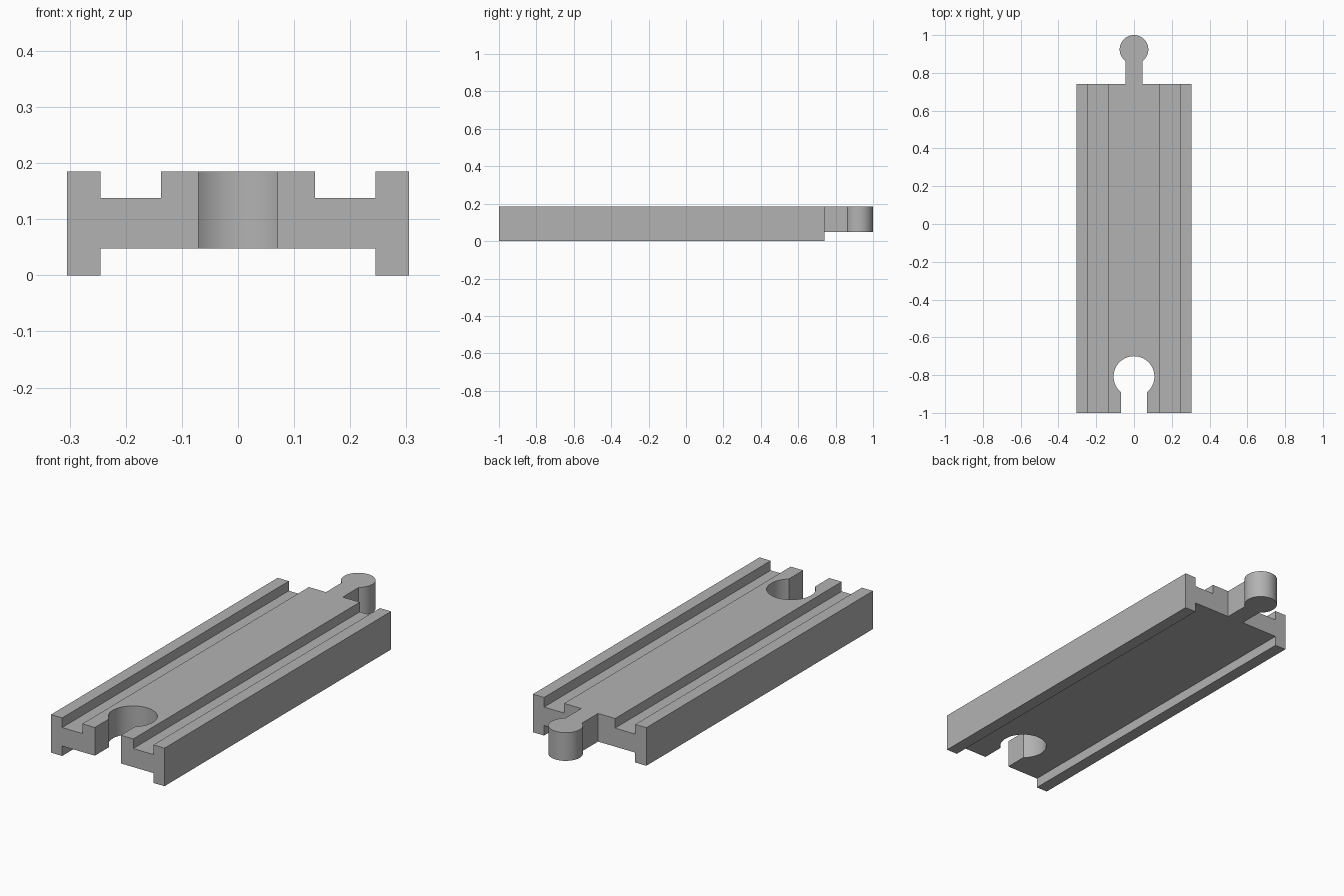
import bpy, bmesh, math
from mathutils import Vector

if "Cube" in bpy.data.objects:
    bpy.data.objects.remove(bpy.data.objects["Cube"], do_unlink=True)

HALF_W, TOP = 0.305, 0.185       # track half width and height
RAIL, CORE = 0.245, 0.137        # inner edge of side rails, edge of middle deck
GROOVE, UNDER = 0.138, 0.048     # groove floor and underside heights
BACK, FRONT = 0.74, -1.0

grey = bpy.data.materials.new("plain grey")
grey.use_nodes = True
colour = (0.45, 0.45, 0.45, 1)
grey.diffuse_color = colour
grey.node_tree.nodes["Principled BSDF"].inputs["Base Color"].default_value = colour


def prism(name, outline, offset):
    """Extrude a closed outline along an offset into a solid."""
    bm = bmesh.new()
    face = bm.faces.new([bm.verts.new(p) for p in outline])
    ext = bmesh.ops.extrude_face_region(bm, geom=[face])
    moved = [v for v in ext["geom"] if isinstance(v, bmesh.types.BMVert)]
    bmesh.ops.translate(bm, verts=moved, vec=Vector(offset))
    bmesh.ops.recalc_face_normals(bm, faces=bm.faces)
    mesh = bpy.data.meshes.new(name)
    bm.to_mesh(mesh)
    bm.free()
    mesh.materials.append(grey)
    obj = bpy.data.objects.new(name, mesh)
    bpy.context.collection.objects.link(obj)
    return obj


def keyhole(name, centre, radius, neck, start, bottom, top, steps=48):
    """Round head on a straight neck that runs towards -y."""
    half = math.asin(neck / radius)
    first, sweep = -math.pi / 2 + half, 2 * (math.pi - half)
    pts = [(-neck, start, bottom), (neck, start, bottom)]
    for i in range(steps + 1):
        a = first + sweep * i / steps
        pts.append((radius * math.cos(a), centre + radius * math.sin(a), bottom))
    return prism(name, pts, (0, 0, top - bottom))


def combine(target, helper, operation):
    """Apply a boolean and discard the helper."""
    helper.hide_render = True
    mod = target.modifiers.new(operation.title(), "BOOLEAN")
    mod.operation, mod.solver, mod.object = operation, "EXACT", helper
    bpy.context.view_layer.objects.active = target
    bpy.ops.object.modifier_apply(modifier=mod.name)
    bpy.data.objects.remove(helper, do_unlink=True)


# Track body: half of the cross-section, mirrored
right = [(CORE, TOP), (CORE, GROOVE), (RAIL, GROOVE), (RAIL, TOP),
         (HALF_W, TOP), (HALF_W, 0), (RAIL, 0), (RAIL, UNDER)]
section = right + [(-x, z) for x, z in reversed(right)]
track = prism("track", [(x, FRONT, z) for x, z in section], (0, BACK - FRONT, 0))

# Socket at the front and connector peg at the back
combine(track, keyhole("socket_cutter", -0.808, 0.108, 0.07, FRONT - 0.1, -0.1, TOP + 0.1), "DIFFERENCE")
combine(track, keyhole("connector_peg", 0.924, 0.076, 0.045, BACK - 0.05, UNDER, TOP), "UNION")

# Smooth round walls with crisp edges
bpy.ops.object.select_all(action="DESELECT")
track.select_set(True)
bpy.context.view_layer.objects.active = track
bpy.ops.object.shade_smooth_by_angle(angle=math.radians(30))
